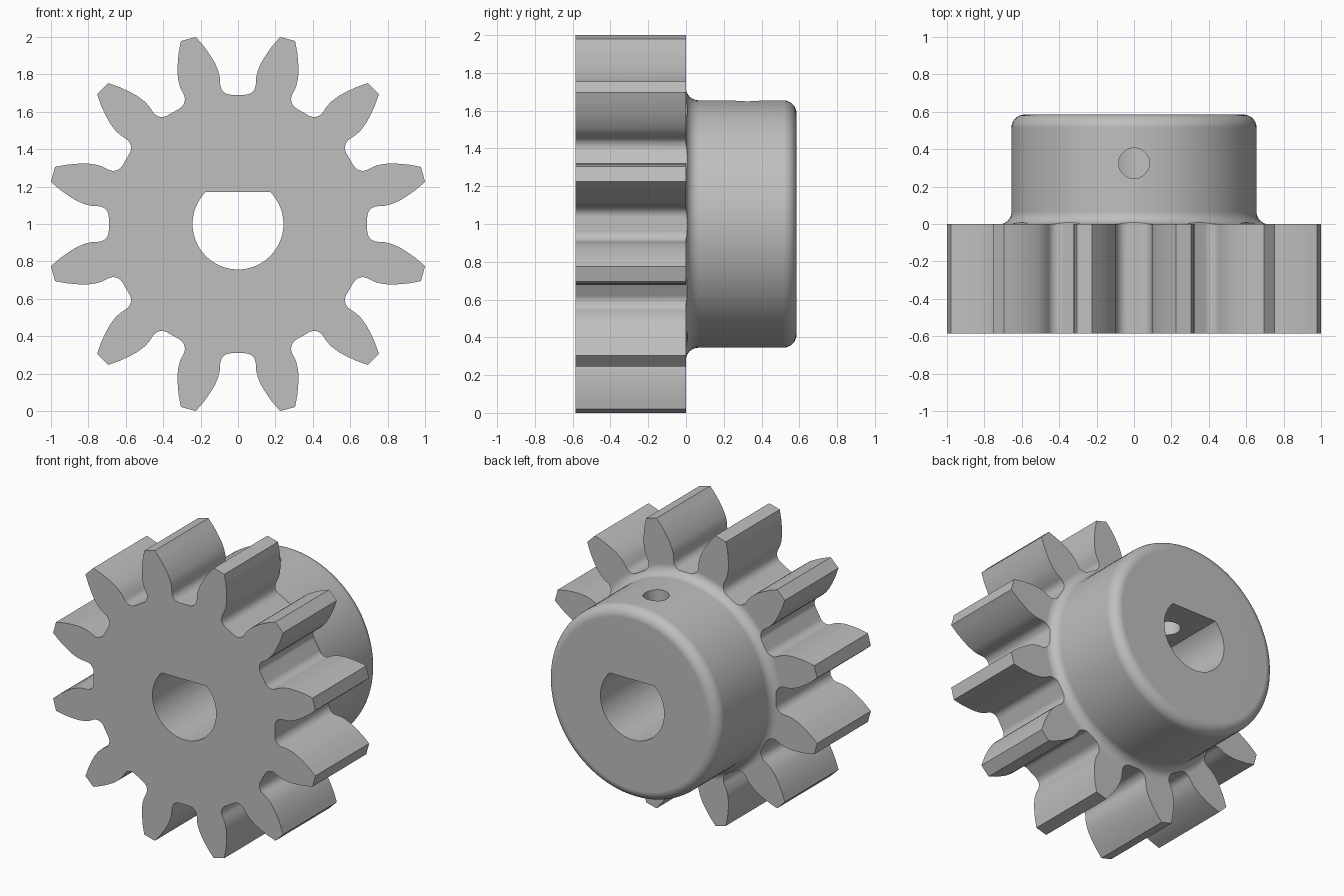
import bpy, bmesh
from math import sin, cos, radians, sqrt, asin, pi
from mathutils import Matrix, Vector

cube = bpy.data.objects.get("Cube")
if cube:
    bpy.data.objects.remove(cube, do_unlink=True)

TEETH = 12
DEPTH = 0.585      # gear and hub are equally deep
HUB_R = 0.655
CENTRE = Vector((0, 0, 1))

steel = bpy.data.materials.new("plain grey")
steel.use_nodes = True
steel.diffuse_color = (0.52, 0.52, 0.52, 1)
steel.node_tree.nodes["Principled BSDF"].inputs["Base Color"].default_value = (0.52, 0.52, 0.52, 1)


def arc(cx, cy, r, start, end, steps):
    angles = [radians(start + (end - start) * i / steps) for i in range(steps + 1)]
    return [(cx + r * cos(a), cy + r * sin(a)) for a in angles]


def finish(bm, name):
    bmesh.ops.recalc_face_normals(bm, faces=bm.faces[:])
    mesh = bpy.data.meshes.new(name)
    bm.to_mesh(mesh)
    bm.free()
    mesh.materials.append(steel)
    obj = bpy.data.objects.new(name, mesh)
    obj.location = CENTRE
    bpy.context.collection.objects.link(obj)
    return obj


def prism(name, outline, half_depth):
    """Extrude an (x, z) outline along y."""
    bm = bmesh.new()
    face = bm.faces.new([bm.verts.new((x, -half_depth, z)) for x, z in outline])
    out = bmesh.ops.extrude_face_region(bm, geom=[face])
    moved = [v for v in out["geom"] if isinstance(v, bmesh.types.BMVert)]
    bmesh.ops.translate(bm, verts=moved, vec=(0, 2 * half_depth, 0))
    return finish(bm, name)


def lathe(name, profile, segments):
    """Turn an (r, y) profile round the y axis."""
    bm = bmesh.new()
    verts = [bm.verts.new((r, y, 0)) for r, y in profile]
    edges = [bm.edges.new(pair) for pair in zip(verts, verts[1:])]
    bmesh.ops.spin(bm, geom=verts + edges, cent=(0, 0, 0), axis=(0, 1, 0),
                   angle=2 * pi, steps=segments, use_duplicate=False)
    bmesh.ops.remove_doubles(bm, verts=bm.verts[:], dist=1e-5)
    return finish(bm, name)


def combine(target, tool, operation):
    bpy.context.view_layer.objects.active = target
    mod = target.modifiers.new(operation, "BOOLEAN")
    mod.operation, mod.object, mod.solver = operation, tool, "EXACT"
    bpy.ops.object.modifier_apply(modifier=mod.name)
    bpy.data.objects.remove(tool, do_unlink=True)


# Turned blank: gear disc, root fillet, hub with rounded rim
profile = [(0, -DEPTH), (1.1, -DEPTH), (1.1, 0)]
profile += arc(HUB_R + 0.065, 0.065, 0.065, 270, 180, 8)
profile += arc(HUB_R - 0.07, DEPTH - 0.07, 0.07, 0, 90, 8)
profile += [(0, DEPTH)]
gear = lathe("pinion_gear", profile, 96)

# Tooth outline: one half gap (filleted root, curved flank), mirrored and repeated
half_gap = arc(0.748, 0.038, 0.057, 180, 90, 8)
half_gap += [(0.785, 0.097), (0.82, 0.106), (0.86, 0.123), (0.90, 0.147),
             (0.95, 0.182), (1.0, 0.225)]
gap = [(x, -w) for x, w in reversed(half_gap)] + half_gap
outline = []
for k in range(TEETH):
    turn = Matrix.Rotation(2 * pi * k / TEETH, 2)
    outline += [tuple(turn @ Vector(p)) for p in gap]
combine(gear, prism("tooth_cutter", outline, 0.7), "INTERSECT")

# D-shaped shaft bore with its flat on top
bore_r, flat = 0.243, 0.172
edge = asin(flat / bore_r) * 180 / pi
combine(gear, prism("bore_cutter", arc(0, 0, bore_r, 180 - edge, 360 + edge, 56), 0.7),
        "DIFFERENCE")

# Set-screw hole from the top of the hub into the bore
bpy.ops.mesh.primitive_cylinder_add(vertices=48, radius=0.082, depth=0.7,
                                    location=(0, 0.325, 1.45))
combine(gear, bpy.context.object, "DIFFERENCE")

# Smooth curved walls, crisp edges, flat end faces
bpy.ops.object.select_all(action="DESELECT")
gear.select_set(True)
bpy.context.view_layer.objects.active = gear
bpy.ops.object.shade_smooth_by_angle(angle=radians(25))
weighted = gear.modifiers.new("flat_end_faces", "WEIGHTED_NORMAL")
weighted.keep_sharp = True
